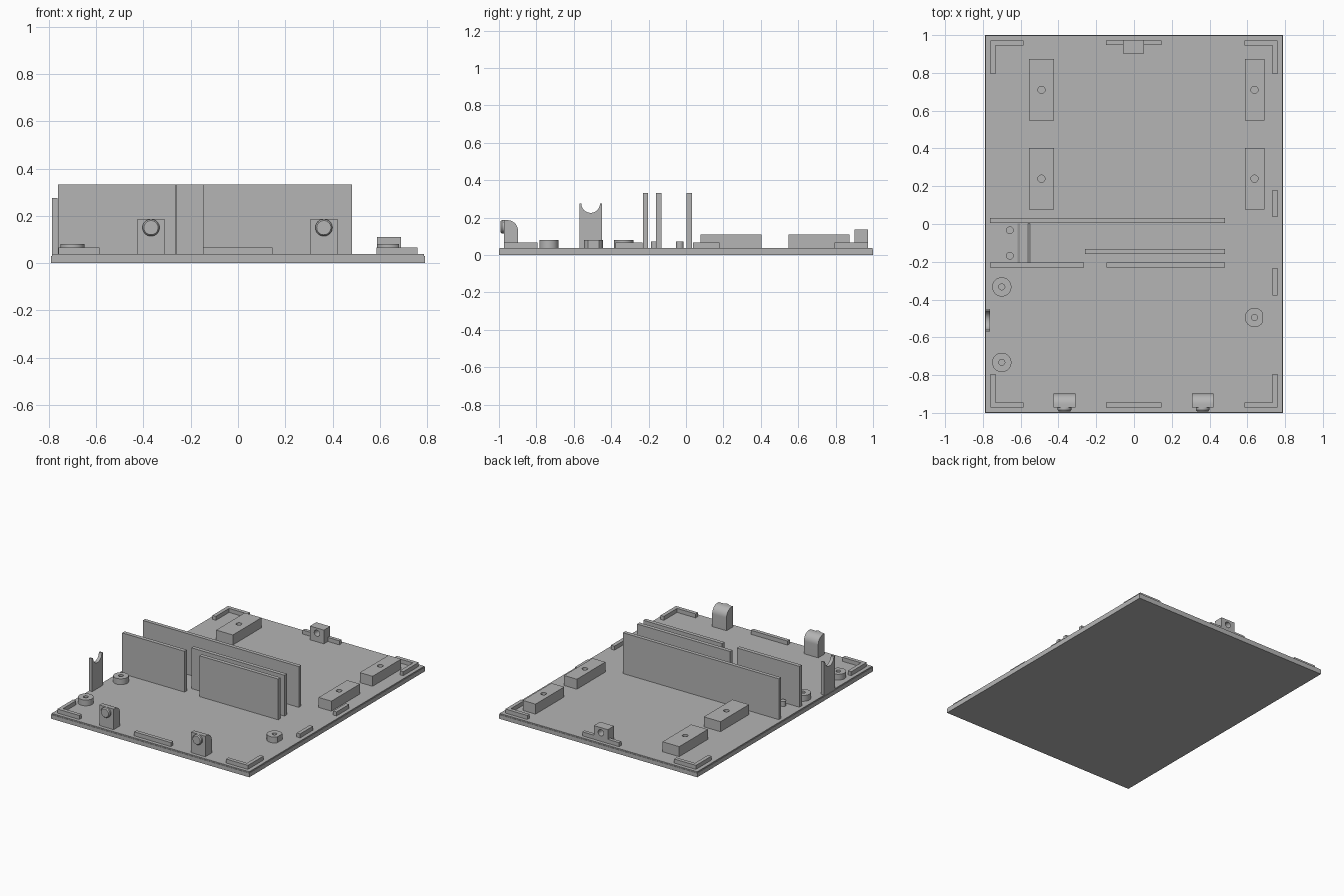
import bpy, bmesh, math
from mathutils import Matrix, Vector

if "Cube" in bpy.data.objects:
    bpy.data.objects.remove(bpy.data.objects["Cube"], do_unlink=True)

grey = bpy.data.materials.new("plain grey")
grey.use_nodes = True
tone = (0.46, 0.46, 0.46, 1)
grey.diffuse_color = tone
grey.node_tree.nodes["Principled BSDF"].inputs["Base Color"].default_value = tone

FLOOR = 0.038   # top of the plate
SUNK = 0.03     # parts start slightly inside the plate


def finish(name, bm):
    bmesh.ops.recalc_face_normals(bm, faces=bm.faces)
    mesh = bpy.data.meshes.new(name)
    bm.to_mesh(mesh)
    bm.free()
    mesh.materials.append(grey)
    obj = bpy.data.objects.new(name, mesh)
    bpy.context.collection.objects.link(obj)
    return obj


def box(name, x0, x1, y0, y1, top, bottom=SUNK):
    bm = bmesh.new()
    size = Matrix.Diagonal((x1 - x0, y1 - y0, top - bottom, 1))
    mid = Matrix.Translation(((x0 + x1) / 2, (y0 + y1) / 2, (top + bottom) / 2))
    bmesh.ops.create_cube(bm, size=1, matrix=mid @ size)
    return finish(name, bm)


def rod(name, centre, radius, length, along_y=False, tip=None):
    bm = bmesh.new()
    turn = Matrix.Rotation(math.pi / 2 if along_y else 0, 4, "X")
    bmesh.ops.create_cone(bm, cap_ends=True, segments=32, radius1=radius,
                          radius2=radius if tip is None else tip, depth=length,
                          matrix=Matrix.Translation(centre) @ turn)
    return smooth(finish(name, bm))


def prism(name, points, push):
    bm = bmesh.new()
    face = bm.faces.new([bm.verts.new(p) for p in points])
    made = bmesh.ops.extrude_face_region(bm, geom=[face])["geom"]
    verts = [v for v in made if isinstance(v, bmesh.types.BMVert)]
    bmesh.ops.translate(bm, verts=verts, vec=Vector(push))
    return finish(name, bm)


def select(obj):
    bpy.ops.object.select_all(action="DESELECT")
    obj.select_set(True)
    bpy.context.view_layer.objects.active = obj


def smooth(obj):
    select(obj)
    bpy.ops.object.shade_smooth_by_angle(angle=math.radians(30))
    return obj


def cut(obj, cutter):
    cutter.hide_render = True
    mod = obj.modifiers.new("cut", "BOOLEAN")
    mod.operation = "DIFFERENCE"
    mod.solver = "EXACT"
    mod.object = cutter
    select(obj)
    bpy.ops.object.modifier_apply(modifier=mod.name)
    bpy.data.objects.remove(cutter, do_unlink=True)


# Plate with a fine stepped edge and a shallow sloped groove
box("base_plate", -0.79, 0.79, -1, 1, 0.03, 0)
floor = box("floor_layer", -0.787, 0.787, -0.997, 0.997, FLOOR, 0.015)
groove = [(-0.62, -0.204, 0.04), (-0.548, -0.204, 0.04),
          (-0.56, -0.204, 0.031), (-0.604, -0.204, 0.031)]
cut(floor, prism("groove_cutter", groove, (0, 0.207, 0)))

# Locating lips: four corners, front and back centre, left side
for sx, side in ((1, "left"), (-1, "right")):
    for sy, end in ((1, "back"), (-1, "front")):
        ell = [(0.76, 0.972), (0.585, 0.972), (0.585, 0.945),
               (0.733, 0.945), (0.733, 0.795), (0.76, 0.795)]
        prism(f"corner_lip_{end}_{side}",
              [(sx * x, sy * y, SUNK) for x, y in ell], (0, 0, 0.037))
box("centre_lip_back", -0.147, 0.145, 0.947, 0.972, 0.067)
box("centre_lip_front", -0.147, 0.145, -0.972, -0.945, 0.067)
box("side_lip_back", 0.733, 0.76, 0.037, 0.18, 0.067)
box("side_lip_front", 0.733, 0.76, -0.378, -0.232, 0.067)

# Mounting blocks with screw holes
for x0, x1, side in ((-0.557, -0.424, "right"), (0.588, 0.69, "left")):
    for y0, y1, hole, end in ((0.547, 0.873, 0.71, "back"), (0.078, 0.403, 0.24, "front")):
        block = box(f"mounting_block_{end}_{side}", x0, x1, y0, y1, 0.11)
        x = -0.49 if x0 < 0 else 0.638
        cut(block, rod("hole_cutter", (x, hole, 0.09), 0.019, 0.09))

# Upright dividing walls
box("divider_back", -0.762, 0.482, 0.004, 0.031, 0.332)
box("divider_middle", -0.26, 0.482, -0.16, -0.132, 0.332)
box("divider_front_right", -0.762, -0.264, -0.231, -0.203, 0.332)
box("divider_front_left", -0.145, 0.482, -0.231, -0.203, 0.332)

# Small pegs between the walls
for y, end in ((-0.033, "back"), (-0.168, "front")):
    rod(f"peg_{end}", (-0.657, y, 0.051), 0.02, 0.042)

# Round standoffs; the left one is trimmed flat on its outer side
for x, y, label in ((-0.7, -0.333, "back_right"), (-0.7, -0.733, "front_right"),
                    (0.638, -0.495, "left")):
    post = rod(f"standoff_{label}", (x, y, 0.055), 0.051, 0.05)
    cut(post, rod("hole_cutter", (x, y, 0.08), 0.016, 0.07))
    if x > 0:
        cut(post, box("trim_cutter", 0.68, 0.75, -0.6, -0.4, 0.2, 0))
    smooth(post)

# Cable cradle on the right edge
cradle = [(-0.787, -0.57, SUNK), (-0.787, -0.57, 0.275)]
for i in range(17):
    a = math.pi * i / 16
    cradle.append((-0.787, -0.51 - 0.05 * math.cos(a), 0.275 - 0.05 * math.sin(a)))
cradle += [(-0.787, -0.45, 0.275), (-0.787, -0.45, SUNK)]
smooth(prism("cable_cradle", cradle, (0.024, 0, 0)))

# Front latches: rounded towards the back, tapered catch on the front
for x, side in ((-0.368, "right"), (0.363, "left")):
    x0 = x - 0.057
    outline = [(x0, -0.898, SUNK), (x0, -0.972, SUNK), (x0, -0.972, 0.186)]
    for i in range(13):
        a = math.pi / 2 * (1 - i / 12)
        outline.append((x0, -0.955 + 0.057 * math.cos(a), 0.129 + 0.057 * math.sin(a)))
    smooth(prism(f"latch_{side}", outline, (0.114, 0, 0)))
    rod(f"latch_catch_{side}", (x, -0.976, 0.15), 0.036, 0.016, True)
    rod(f"latch_catch_tip_{side}", (x, -0.988, 0.15), 0.036, 0.008, True, 0.03)

# Back catch block with a hole through it
catch = box("back_catch", -0.058, 0.053, 0.902, 0.973, 0.137)
cut(catch, rod("hole_cutter", (-0.002, 0.937, 0.1), 0.022, 0.2, True))
smooth(catch)
